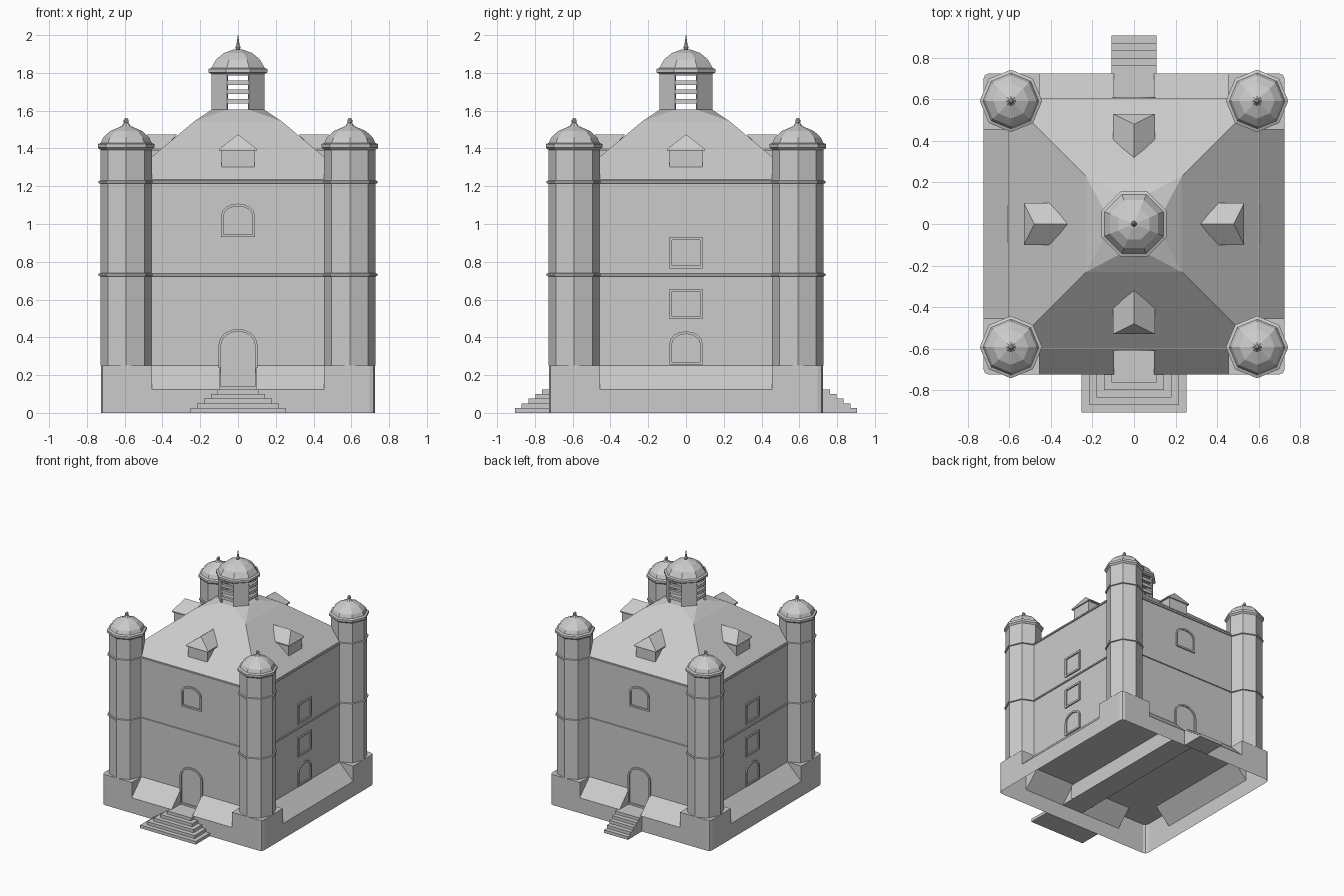
import bpy, bmesh, math
from mathutils import Matrix, Vector

if "Cube" in bpy.data.objects:
    bpy.data.objects.remove(bpy.data.objects["Cube"])

stone = bpy.data.materials.new("grey_stone")
stone.diffuse_color = (0.6, 0.6, 0.6, 1)
stone.use_nodes = True
stone.node_tree.nodes["Principled BSDF"].inputs["Base Color"].default_value = stone.diffuse_color


def finish(bm, name, turn=0, loc=(0, 0, 0)):
    bmesh.ops.remove_doubles(bm, verts=bm.verts, dist=0.0001)
    bmesh.ops.recalc_face_normals(bm, faces=bm.faces)
    me = bpy.data.meshes.new(name)
    bm.transform(Matrix.Translation(loc) @ Matrix.Rotation(turn * math.pi / 2, 4, 'Z'))
    bm.to_mesh(me)
    bm.free()
    me.materials.append(stone)
    ob = bpy.data.objects.new(name, me)
    bpy.context.collection.objects.link(ob)
    return ob


def lathe(name, profile, n=8, flat=False, loc=(0, 0, 0), ring=False, cap=True):
    """n-sided turned shape; flat=True gives radii as distances to the flat sides"""
    bm = bmesh.new()
    k, off = (1 / math.cos(math.pi / n), math.pi / n) if flat else (1, 0)
    rings = []
    for r, z in profile:
        a = [off + 2 * math.pi * i / n for i in range(n)]
        rings.append([bm.verts.new((r * k * math.cos(t), r * k * math.sin(t), z)) for t in a])
    pairs = list(zip(rings, rings[1:] + rings[:1]))
    for p, q in (pairs if ring else pairs[:-1]):
        for i in range(n):
            j = (i + 1) % n
            bm.faces.new((p[i], p[j], q[j], q[i]))
    if cap and not ring:
        bm.faces.new(rings[0])
        bm.faces.new(rings[-1])
    return finish(bm, name, loc=loc)


def hull(name, pts, turn=0):
    bm = bmesh.new()
    vs = [bm.verts.new(p) for p in pts]
    bmesh.ops.convex_hull(bm, input=vs)
    bmesh.ops.dissolve_limit(bm, angle_limit=0.01, verts=bm.verts, edges=bm.edges)
    return finish(bm, name, turn)


def box(name, x0, x1, y0, y1, z0, z1, turn=0):
    return hull(name, [(x, y, z) for x in (x0, x1) for y in (y0, y1) for z in (z0, z1)], turn)


def frame(name, turn, w, z0, zs, rise, t=0.014):
    """raised surround of a window or door, arched when rise > 0"""
    def outline(w, z0, zs, rise):
        pts = [(-w, z0), (-w, zs)]
        if rise:
            pts += [(-w * math.cos(math.pi * i / 8), zs + rise * math.sin(math.pi * i / 8)) for i in range(1, 8)]
        return pts + [(w, zs), (w, z0)]
    outer = outline(w, z0, zs, rise)
    inner = outline(w - t, z0 + t, zs if rise else zs - t, max(rise - t, 0) if rise else 0)
    bm = bmesh.new()
    loops = [[bm.verts.new((x, y, z)) for x, z in pts]
             for pts, y in ((outer, -0.599), (outer, -0.61), (inner, -0.61), (inner, -0.599))]
    n = len(outer)
    for p, q in zip(loops, loops[1:]):
        for i in range(n):
            j = (i + 1) % n
            bm.faces.new((p[i], p[j], q[j], q[i]))
    finish(bm, name, turn)


# hollow plinth: corner blocks, low walls and sloped banks, open below
W, B, C, P = 0.725, 0.6, 0.455, 0.095
H, L = 0.25, 0.125
for k in range(4):
    bm = bmesh.new()

    def face(*pts):
        bm.faces.new([bm.verts.new(p) for p in pts])
    edge = [(C, -W), (W - 0.03, -W), (W - 0.008, -W + 0.008), (W, -W + 0.03), (W, -C)]
    face(*[(x, y, H) for x, y in edge + [(B, -C), (B, -B), (C, -B)]])
    for (a, b), (c, d) in zip(edge, edge[1:]):
        face((a, b, 0), (c, d, 0), (c, d, H), (a, b, H))
    face((-C, -W, 0), (C, -W, 0), (C, -W, L), (-C, -W, L))
    door_side = k % 2 == 0
    banks = [(-C, -P), (P, C)] if door_side else [(-C, C)]
    for a, b in banks:
        face((a, -W, L), (b, -W, L), (b, -B, H), (a, -B, H))
    for x in (-C, C):
        face((x, -W, L), (x, -B, H), (x, -W, H))
    if door_side:
        for x in (-P, P):
            face((x, -W, L), (x, -B, L), (x, -B, H))
        face((-P, -W, L), (P, -W, L), (P, -B, L), (-P, -B, L))
    finish(bm, "plinth_side", k)
box("passage_floor", -P, P, -B, B, L, H)

# main block, roof and string courses
lathe("main_walls", [(B, H), (B, 1.235)], 4, True)
lathe("lower_roof", [(B, 1.235), (0.232, 1.543)], 4, True, cap=False)
o = 0.14 * math.tan(math.pi / 8)
octo = [(sx * a, sy * b, 1.605) for a, b in ((0.14, o), (o, 0.14)) for sx in (1, -1) for sy in (1, -1)]
hull("upper_roof", [(sx * 0.232, sy * 0.232, 1.543) for sx in (1, -1) for sy in (1, -1)] + octo)


def course(name, r, z, n, flat, loc=(0, 0, 0), h=0.011):
    lathe(name, [(r - 0.01, z - h), (r + 0.007, z - h * 0.5), (r + 0.007, z + h * 0.5), (r - 0.01, z + h)],
          n, flat, loc, ring=True)


for z in (0.731, 1.222):
    course("wall_course", B, z, 4, True)

# corner towers with faceted caps and ball finials
for sx in (-1, 1):
    for sy in (-1, 1):
        loc = (sx * 0.592, sy * 0.592, 0)
        lathe("tower", [(0.137, H), (0.137, 1.40)], loc=loc)
        for z in (0.731, 1.222):
            course("tower_course", 0.139, z, 8, False, loc)
        lathe("tower_cap", [(0.137, 1.393), (0.15, 1.405), (0.15, 1.423), (0.134, 1.43), (0.122, 1.458),
                            (0.085, 1.492), (0.025, 1.518), (0.012, 1.535)], loc=loc)
        lathe("tower_finial", [(0.006, 1.53), (0.013, 1.538), (0.013, 1.551), (0.005, 1.561)], loc=loc)

# louvred lantern on top
for k in range(4):
    pier = []
    for r in (0.14, 0.125):
        q = r * math.tan(math.pi / 8)
        pier += [(x, y, z) for x, y in ((r, q), (q, r)) for z in (1.59, 1.80)]
    hull("lantern_pier", pier, k)
    for z in (1.65, 1.70, 1.748):
        box("lantern_slat", -o, o, -0.14, -0.118, z - 0.012, z + 0.012, k)
    box("lantern_lintel", -o, o, -0.14, -0.125, 1.786, 1.80, k)
lathe("lantern_cap", [(0.14, 1.793), (0.156, 1.803), (0.156, 1.82), (0.142, 1.826), (0.115, 1.872),
                      (0.075, 1.905), (0.02, 1.925)], flat=True)
lathe("lantern_spike", [(0.009, 1.92), (0.014, 1.937), (0.009, 1.945), (0.001, 2.0)])

# hipped dormers, one on each roof slope
for k in range(4):
    box("dormer", -0.087, 0.087, -0.52, -0.40, 1.297, 1.39, k)
    hull("dormer_roof", [(s * 0.1, y, z) for s in (1, -1) for y in (-0.53, -0.40) for z in (1.388, 1.397)]
         + [(0, -0.48, 1.475), (0, -0.32, 1.475)], k)

# doors and windows
for k in (0, 2):
    frame("door_frame", k, 0.103, L, 0.36, 0.085)
    frame("arched_window", k, 0.09, 0.93, 1.045, 0.063)
for k in (1, 3):
    frame("ground_window", k, 0.088, 0.255, 0.365, 0.067)
    frame("middle_window", k, 0.088, 0.497, 0.657, 0)
    frame("upper_window", k, 0.088, 0.765, 0.93, 0)

# front steps on three sides, straight steps at the back
for i in range(5):
    z0, z1, d = i * 0.025, (i + 1) * 0.025, i * 0.036
    box("front_step", -0.252 + d, 0.252 - d, -0.906 + d, -W, z0, z1)
    box("back_step", -0.108, 0.108, W, 0.906 - d, z0, z1)
